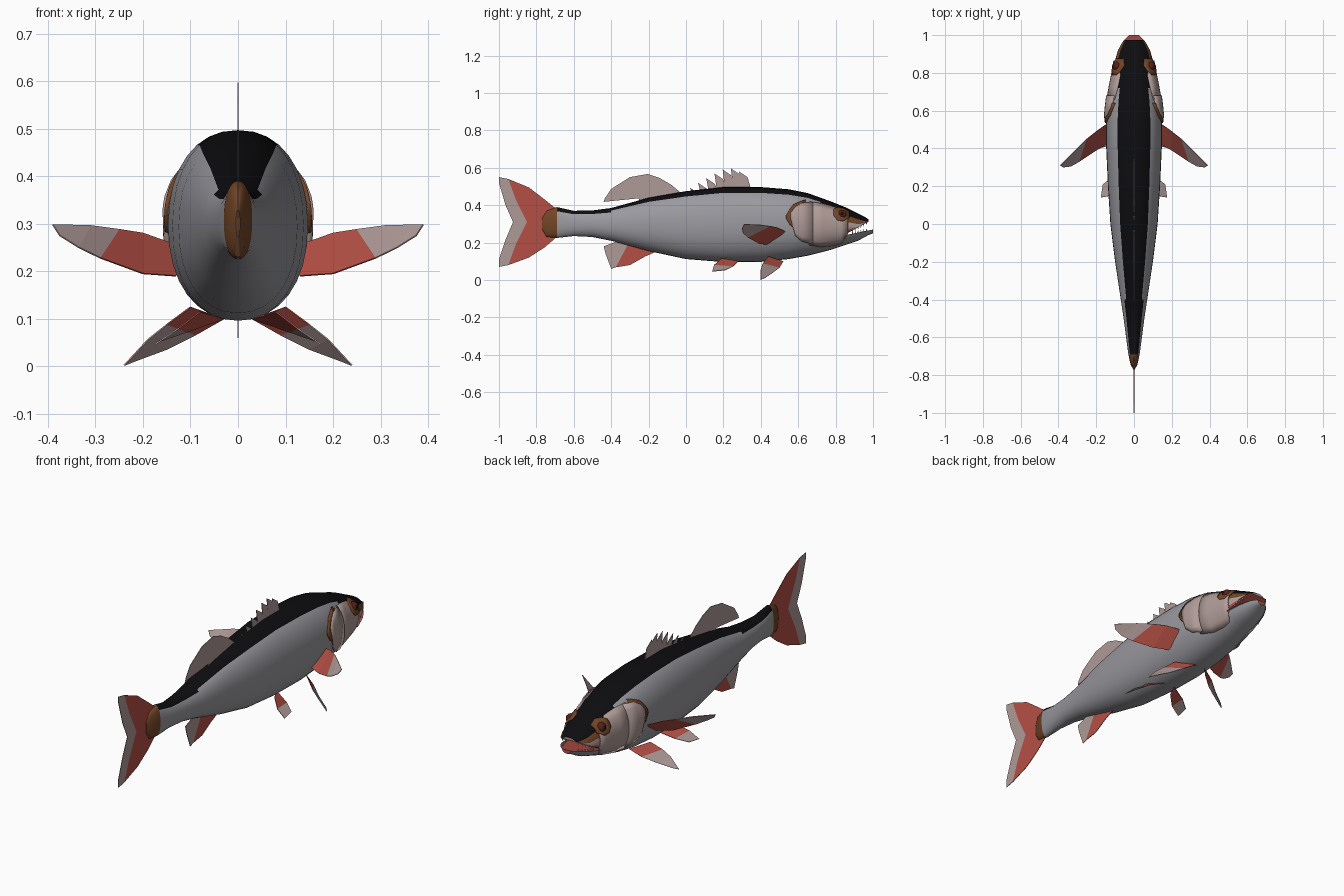
import bpy, bmesh, math
from mathutils import Matrix, Vector

cube = bpy.data.objects.get("Cube")
if cube:
    bpy.data.objects.remove(cube, do_unlink=True)

# Colours
COLOURS = {
    "black": (.004, .004, .005), "silver_grey": (.32, .32, .35),
    "pale_pink": (.43, .33, .31), "fin_pale": (.42, .32, .31),
    "fin_red": (.46, .08, .06), "brown": (.17, .06, .02),
    "dark_red": (.09, .015, .01), "tooth_white": (.6, .6, .57),
}
MATS = {}
for label, rgb in COLOURS.items():
    mat = bpy.data.materials.new(label)
    mat.use_nodes = True
    mat.diffuse_color = (*rgb, 1)
    shader = mat.node_tree.nodes["Principled BSDF"]
    shader.inputs["Base Color"].default_value = (*rgb, 1)
    shader.inputs["Roughness"].default_value = .8
    MATS[label] = mat


def finish(name, bm, names, rule=None, smooth=False, thickness=0, offset=0):
    """Turn a bmesh into an object, colouring its faces by a rule."""
    if rule:
        for face in bm.faces:
            face.material_index = names.index(rule(face))
    mesh = bpy.data.meshes.new(name)
    bm.to_mesh(mesh)
    bm.free()
    for label in names:
        mesh.materials.append(MATS[label])
    obj = bpy.data.objects.new(name, mesh)
    bpy.context.collection.objects.link(obj)
    if smooth:
        bpy.ops.object.select_all(action="DESELECT")
        obj.select_set(True)
        bpy.context.view_layer.objects.active = obj
        bpy.ops.object.shade_smooth_by_angle(angle=math.radians(35))
    if thickness:
        mod = obj.modifiers.new("thickness", "SOLIDIFY")
        mod.thickness, mod.offset = thickness, offset
    return obj


# Body stations along the length: y, bottom, top, half width
STATIONS = [
    (-.77, .27, .33, .004), (-.745, .23, .37, .018), (-.69, .225, .39, .03),
    (-.6, .235, .37, .042), (-.5, .23, .372, .055), (-.4, .21, .385, .07),
    (-.2, .155, .44, .1), (0, .112, .475, .125), (.2, .096, .497, .138),
    (.4, .097, .497, .147), (.55, .112, .485, .148), (.65, .13, .465, .14),
    (.72, .147, .44, .128), (.78, .163, .418, .115), (.85, .187, .39, .105),
    (.92, .21, .355, .085), (.96, .232, .335, .063), (.975, .24, .325, .052),
    (1, .25, .3, .025),
]
SEGMENTS, POWER = 32, 2.2


def section(y):
    """Middle height, half height and half width at y."""
    for a, b in zip(STATIONS, STATIONS[1:]):
        if y <= b[0]:
            t = (y - a[0]) / (b[0] - a[0])
            low, high, wide = (p + (q - p) * t for p, q in zip(a[1:], b[1:]))
            return (low + high) / 2, (high - low) / 2, wide


def half_width(y, z):
    mid, half, wide = section(y)
    t = min(1, abs(z - mid) / half)
    return wide * (1 - t ** POWER) ** (1 / POWER)


def loft(name, start, end, names, rule, clamp=lambda y, z: z):
    """Skin rings between two stations; the rule sees face and step from top."""
    bm = bmesh.new()
    step = bm.faces.layers.int.new("step")
    rings = []
    for y in [s[0] for s in STATIONS if start <= s[0] <= end]:
        mid, half, wide = section(y)
        ring = []
        for k in range(SEGMENTS):
            a = math.tau * k / SEGMENTS
            s, c = math.sin(a), math.cos(a)
            x = math.copysign(abs(s) ** (2 / POWER), s) * wide
            z = mid + math.copysign(abs(c) ** (2 / POWER), c) * half
            ring.append(bm.verts.new((x, y, clamp(y, z))))
        rings.append(ring)
    for a, b in zip(rings, rings[1:]):
        for k in range(SEGMENTS):
            n = (k + 1) % SEGMENTS
            face = bm.faces.new((a[k], a[n], b[n], b[k]))
            face[step] = min(k, SEGMENTS - 1 - k)
    for ring in (rings[0], rings[-1]):
        bm.faces.new(ring)[step] = SEGMENTS
    bmesh.ops.recalc_face_normals(bm, faces=bm.faces)
    bm.normal_update()
    finish(name, bm, names, lambda f: rule(f, f[step]), smooth=True)


# Body with dark back and brown tail root
def body_rule(face, step):
    y = face.calc_center_median().y
    if y < -.69:
        return "brown"
    band = 5 if y > .78 else 4 if y > .72 or y < -.35 else 3
    return "black" if step < band else "silver_grey"


loft("body", -.77, .85, ["black", "silver_grey", "brown"], body_rule)


# Open jaws, with a red mouth lining
def roof(y):
    return .243 + (y - .85) * .55


def floor(y):
    return .24 + (y - .85) * .2


def upper_rule(face, step):
    if face.normal.z < -.4:
        return "fin_red"
    return "black" if step < 5 else "brown" if step < 7 else "pale_pink"


def lower_rule(face, step):
    return "fin_red" if face.normal.z > .5 or step == SEGMENTS else "silver_grey"


loft("upper_jaw", .85, .975, ["black", "brown", "pale_pink", "fin_red"],
     upper_rule, lambda y, z: max(z, roof(y)))
loft("lower_jaw", .85, 1, ["silver_grey", "fin_red"],
     lower_rule, lambda y, z: min(z, floor(y)))

# Teeth along both jaws
bm = bmesh.new()
for side in (-1, 1):
    for i in range(6):
        y = .89 + i * .015
        for line, sign in ((roof(y), -1), (floor(y), 1)):
            x = side * (half_width(y, line) - .008)
            turn = Matrix.Rotation(math.pi if sign < 0 else 0, 4, "X")
            place = Matrix.Translation((x, y, line + sign * .006))
            bmesh.ops.create_cone(bm, segments=5, radius1=.004, radius2=0,
                                  depth=.016, matrix=place @ turn)
finish("teeth", bm, ["tooth_white"])


def patch(name, side, colour, lift, columns, rows=8):
    """Thin plate hugging the head; columns are y, bottom, top."""
    bm = bmesh.new()
    grid = []
    for y, low, high in columns:
        heights = [low + (high - low) * r / rows for r in range(rows + 1)]
        grid.append([bm.verts.new((side * (half_width(y, z) + lift), y, z))
                     for z in heights])
    for a, b in zip(grid, grid[1:]):
        for r in range(rows):
            quad = [a[r], b[r], b[r + 1], a[r + 1]]
            bm.faces.new(quad if side > 0 else quad[::-1])
    finish(name, bm, [colour], smooth=True, thickness=.009, offset=-1)


def fin(name, parts):
    """Thin fin made of coloured outlines of 3D points."""
    bm = bmesh.new()
    names = sorted({colour for colour, _ in parts})
    for colour, points in parts:
        face = bm.faces.new([bm.verts.new(p) for p in points])
        face.material_index = names.index(colour)
    bmesh.ops.remove_doubles(bm, verts=bm.verts, dist=.0005)
    finish(name, bm, names, thickness=.003)


def flat_fin(name, parts):
    fin(name, [(c, [(0, y, z) for y, z in pts]) for c, pts in parts])


def paired_fin(name, side, edge, colours):
    """Swept fin from pairs of leading and trailing points."""
    pairs = [[(side * x, y, z) for x, y, z in pair] for pair in edge]
    fin(name, [(c, (a[0], b[0], b[1], a[1]))
               for c, a, b in zip(colours, pairs, pairs[1:])])


RED, PALE = "fin_red", "fin_pale"
for side, word in ((1, "left"), (-1, "right")):
    # Cheeks, gill covers and eyes
    patch(word + "_gill_edge", side, "brown", .008, [
        (.535, .33, .345), (.555, .295, .38), (.575, .28, .405),
        (.61, .29, .42), (.64, .36, .43)])
    patch(word + "_gill_cover", side, "pale_pink", .013, [
        (.56, .325, .36), (.585, .235, .392), (.62, .205, .412), (.68, .19, .418)])
    patch(word + "_cheek", side, "pale_pink", .008, [
        (.66, .185, .42), (.73, .175, .41), (.79, .183, .395),
        (.83, .195, .37), (.865, .245, .36)])
    patch(word + "_eye_socket", side, "brown", .011, [
        (.79, .345, .38), (.81, .32, .39), (.84, .315, .388), (.875, .335, .37)])
    eye = Vector((side * (half_width(.835, .35) - .004), .835, .35))
    for part, colour, radius, out in (("_eye", "dark_red", .025, 0),
                                      ("_pupil", "black", .011, .016)):
        bm = bmesh.new()
        spot = Matrix.Translation(eye + Vector((side * out, 0, out / 4)))
        bmesh.ops.create_uvsphere(bm, u_segments=16, v_segments=10,
                                  radius=radius, matrix=spot)
        finish(word + part, bm, [colour], smooth=True)
    # Paired fins
    paired_fin(word + "_pectoral_fin", side, [
        ((.13, .54, .255), (.13, .43, .19)), ((.2, .49, .28), (.2, .39, .195)),
        ((.25, .45, .288), (.29, .33, .228)), ((.31, .39, .296), (.335, .305, .25)),
        ((.39, .31, .298), (.375, .3, .275))], [RED, RED, PALE, PALE])
    paired_fin(word + "_front_pelvic_fin", side, [
        ((.1, .44, .125), (.03, .52, .1)), ((.15, .41, .088), (.09, .5, .066)),
        ((.19, .4, .056), (.15, .46, .036)), ((.24, .4, .002), (.22, .42, .01))],
        [RED, PALE, PALE])
    paired_fin(word + "_rear_pelvic_fin", side, [
        ((.08, .19, .115), (.03, .28, .1)), ((.125, .15, .08), (.11, .25, .072)),
        ((.175, .14, .046), (.165, .21, .053))], [RED, PALE])

# Tail fin
rim = [(-.95, .54), (-.91, .43), (-.85, .31), (-.91, .19), (-.95, .08)]
flat_fin("tail_fin", [
    (RED, [(-.68, .37), (-.755, .43), (-.84, .495)] + rim
     + [(-.84, .12), (-.755, .175), (-.68, .24)]),
    (PALE, [(-1, .55), (-1, .52), (-.965, .4), (-.925, .31), (-.965, .215),
            (-1, .11), (-1, .07)] + rim[::-1])])

# Soft dorsal fin and anal fin
flat_fin("soft_dorsal_fin", [(PALE, [
    (-.25, .41), (-.25, .437), (-.44, .418), (-.435, .435), (-.4, .487),
    (-.3, .55), (-.205, .567), (-.14, .545), (-.08, .51), (-.02, .46)])])
flat_fin("anal_fin", [
    (RED, [(-.3, .21), (-.375, .068), (-.3, .08), (-.22, .125), (-.14, .16)]),
    (PALE, [(-.3, .21), (-.36, .21), (-.44, .18), (-.43, .14), (-.4, .06),
            (-.375, .068)])])

# Spiny dorsal fin, one swept blade per spine
tips = [.495, .52, .545, .57, .59, .597, .58]
spines = []
for i, z in enumerate(tips):
    y = .02 + i * .044
    spines.append((PALE, [(y + .015, .465), (y + .07, .465),
                          (y + .045, z - .03), (y, z)]))
flat_fin("spiny_dorsal_fin", spines)
